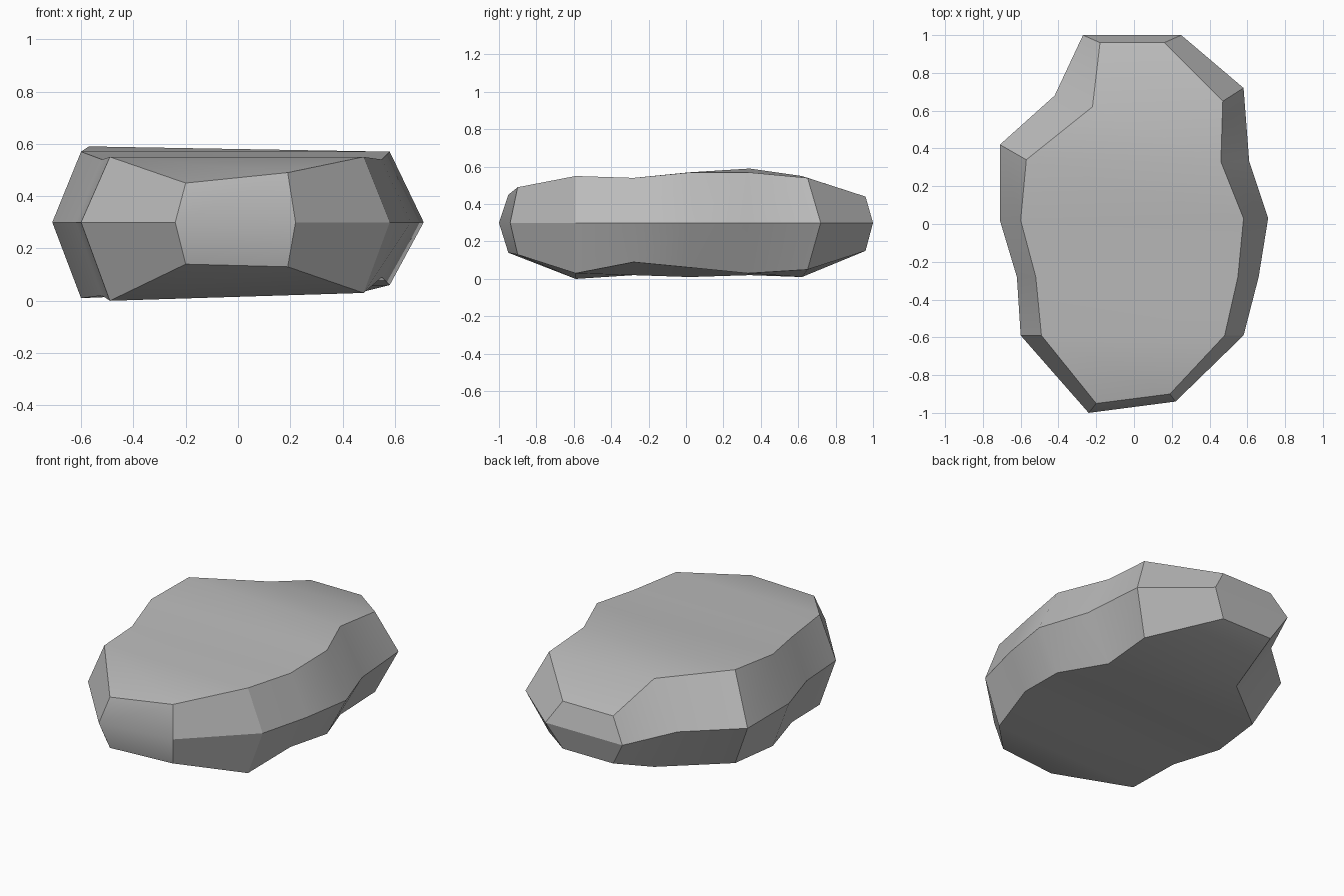
import bpy
import bmesh
import math

MID_HEIGHT = 0.30

# One row per corner, counter-clockwise from the left flank:
# waist x, waist y, cap x, cap y, top height, bottom height
OUTLINE = [
    (0.71, 0.03, 0.58, 0.03, 0.57, 0.06),
    (0.61, 0.33, 0.46, 0.33, 0.57, 0.03),
    (0.58, 0.72, 0.47, 0.65, 0.54, 0.05),
    (0.25, 1, 0.16, 0.96, 0.44, 0.15),
    (-0.27, 1, -0.18, 0.96, 0.44, 0.15),
    (-0.42, 0.68, -0.22, 0.62, 0.55, 0.01),
    (-0.71, 0.42, -0.57, 0.34, 0.59, 0.02),
    (-0.71, 0.02, -0.6, 0.02, 0.57, 0.01),
    (-0.62, -0.28, -0.52, -0.28, 0.54, 0.02),
    (-0.6, -0.59, -0.49, -0.59, 0.55, 0),
    (-0.24, -1, -0.2, -0.95, 0.45, 0.14),
    (0.22, -0.94, 0.19, -0.9, 0.49, 0.13),
    (0.58, -0.59, 0.48, -0.59, 0.55, 0.03),
    (0.66, -0.28, 0.55, -0.28, 0.54, 0.09),
]
COUNT = len(OUTLINE)
HALF = COUNT // 2


def make_material(name, color):
    material = bpy.data.materials.new(name)
    material.use_nodes = True
    material.diffuse_color = color
    material.node_tree.nodes["Principled BSDF"].inputs["Base Color"].default_value = color
    return material


def add_wall(bm, lower, upper):
    """Join two rings with a band of quads."""
    for i in range(COUNT):
        j = (i + 1) % COUNT
        bm.faces.new((lower[i], lower[j], upper[j], upper[i]))


def add_cap(bm, ring):
    """Close a ring with strips running from one flank to the other."""
    for i in range(-(HALF // 2), HALF // 2):
        corners = (i, i + 1, HALF - 1 - i, HALF - i)
        bm.faces.new([ring[c % COUNT] for c in corners])


default_cube = bpy.data.objects.get("Cube")
if default_cube:
    bpy.data.objects.remove(default_cube, do_unlink=True)

# Stone: a wide waist tapering to a top cap and a bottom cap
bm = bmesh.new()
waist, top, bottom = [], [], []
for waist_x, waist_y, cap_x, cap_y, top_z, bottom_z in OUTLINE:
    waist.append(bm.verts.new((waist_x, waist_y, MID_HEIGHT)))
    top.append(bm.verts.new((cap_x, cap_y, top_z)))
    bottom.append(bm.verts.new((cap_x, cap_y, bottom_z)))

add_wall(bm, bottom, waist)
add_wall(bm, waist, top)
add_cap(bm, top)
add_cap(bm, bottom)
bmesh.ops.recalc_face_normals(bm, faces=bm.faces[:])

mesh = bpy.data.meshes.new("stone")
bm.to_mesh(mesh)
bm.free()
mesh.materials.append(make_material("stone grey", (0.5, 0.5, 0.5, 1)))

stone = bpy.data.objects.new("stone", mesh)
bpy.context.collection.objects.link(stone)

# Soft shading across the faces, crisp along the ridges
bpy.ops.object.select_all(action="DESELECT")
stone.select_set(True)
bpy.context.view_layer.objects.active = stone
bpy.ops.object.shade_smooth_by_angle(angle=math.radians(30))
